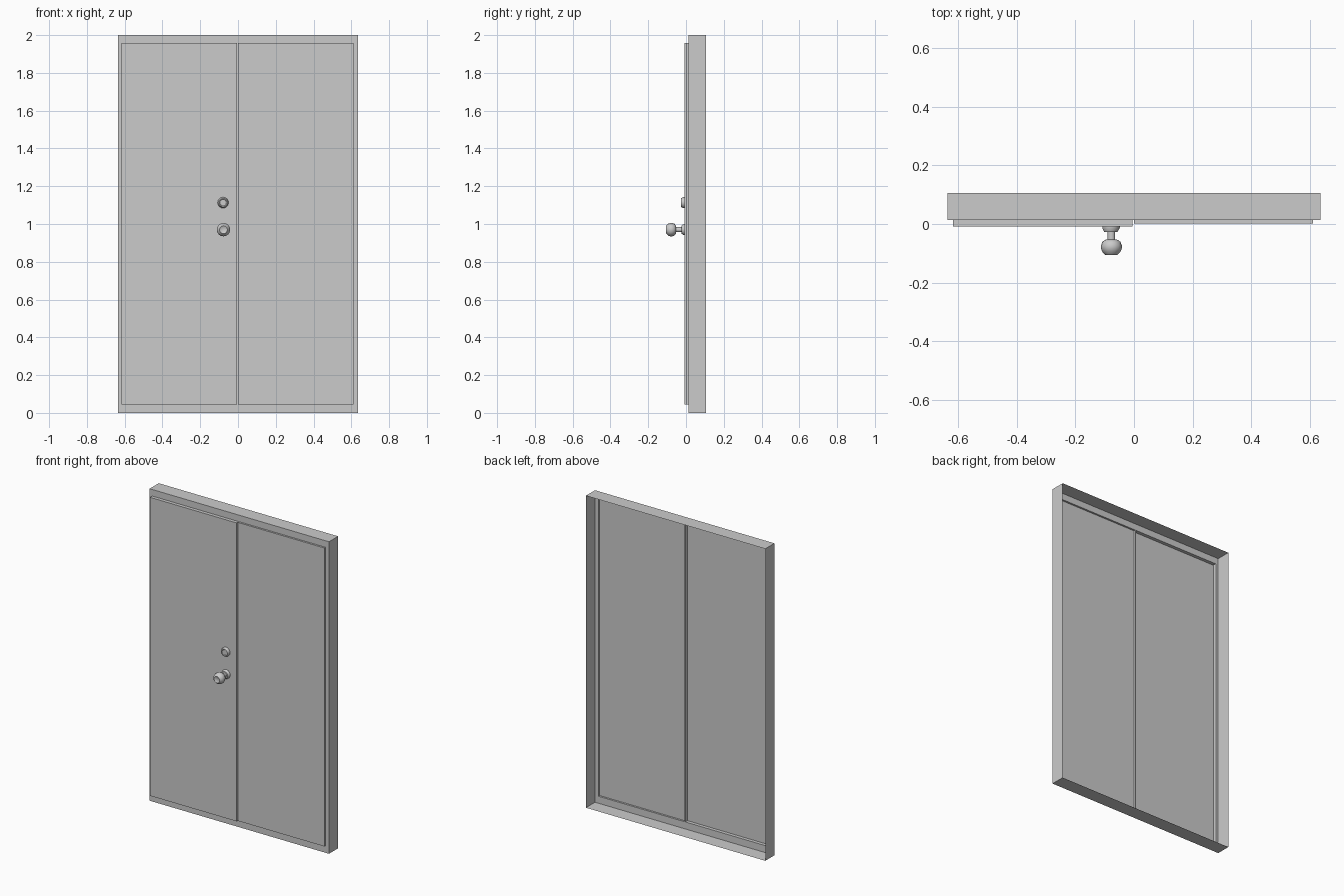
import bpy, bmesh, math
from mathutils import Vector

if "Cube" in bpy.data.objects:
    bpy.data.objects.remove(bpy.data.objects["Cube"])

W, H = 0.636, 2.0                 # half width, height
FRONT, BACK = 0.013, 0.105        # frame depth
Z0, Z1 = 0.045, 1.958             # door opening height
LEFT, MID_L, MID_R, RIGHT = -0.617, -0.005, 0.0, 0.611


def finish(name, bm, smooth=False):
    bmesh.ops.remove_doubles(bm, verts=bm.verts, dist=1e-5)
    me = bpy.data.meshes.new(name)
    bm.to_mesh(me)
    bm.free()
    ob = bpy.data.objects.new(name, me)
    bpy.context.collection.objects.link(ob)
    if smooth:
        bpy.context.view_layer.objects.active = ob
        ob.select_set(True)
        bpy.ops.object.shade_smooth_by_angle(angle=math.radians(35))
        ob.select_set(False)
    return ob


def open_box(bm, x0, x1, y0, y1, z0, z1, open_front=False):
    """Thin box shell with the back (and optionally the front) left open."""
    verts = bmesh.ops.create_cube(bm, size=1)["verts"]
    size = Vector((x1 - x0, y1 - y0, z1 - z0))
    mid = Vector((x0 + x1, y0 + y1, z0 + z1)) / 2
    for v in verts:
        v.co = Vector(a * b for a, b in zip(v.co, size)) + mid
    bm.normal_update()
    gone = [f for f in bm.faces if f.normal.y > 0.5 or (open_front and f.normal.y < -0.5)]
    bmesh.ops.delete(bm, geom=gone, context="FACES")


# frame: folded sheet with a front flange and a centre strip
bm = bmesh.new()
open_box(bm, -W, W, FRONT, BACK, 0, H, open_front=True)
strips = [(-W, W, 0, Z0), (-W, W, Z1, H), (-W, LEFT, Z0, Z1),
          (MID_L, MID_R, Z0, Z1), (RIGHT, W, Z0, Z1)]
for x0, x1, z0, z1 in strips:
    corners = ((x0, z0), (x1, z0), (x1, z1), (x0, z1))
    bm.faces.new([bm.verts.new((x, FRONT, z)) for x, z in corners])
finish("door_frame", bm)

# door leaves: shallow trays, the active leaf stands further forward
for name, x0, x1, y in (("left_door", LEFT, MID_L, -0.009),
                        ("right_door", MID_R, RIGHT, 0.001)):
    bm = bmesh.new()
    open_box(bm, x0, x1, y, FRONT, Z0, Z1)
    finish(name, bm)


def lathe(name, profile, x, z, sides=16):
    """Spin (radius, y) points around a y axis."""
    bm = bmesh.new()
    vs = [bm.verts.new((r, y, 0)) for r, y in profile]
    es = [bm.edges.new(p) for p in zip(vs, vs[1:])]
    bmesh.ops.spin(bm, geom=vs + es, cent=(0, 0, 0), axis=(0, 1, 0),
                   angle=2 * math.pi, steps=sides)
    bmesh.ops.remove_doubles(bm, verts=bm.verts, dist=1e-5)
    bmesh.ops.recalc_face_normals(bm, faces=bm.faces)
    ob = finish(name, bm, True)
    ob.location = (x, 0, z)


# knob with rose and stem
lathe("door_knob", [(0, -0.009), (0.029, -0.009), (0.028, -0.015), (0.021, -0.024),
                    (0.013, -0.025), (0.013, -0.053), (0.022, -0.054), (0.031, -0.061),
                    (0.0355, -0.073), (0.0355, -0.083), (0.031, -0.095), (0.021, -0.105),
                    (0.017, -0.102), (0, -0.101)], -0.077, 0.97)

# deadbolt lock
lathe("lock_cylinder", [(0, -0.009), (0.029, -0.009), (0.029, -0.015), (0.023, -0.027),
                        (0.019, -0.027), (0.017, -0.024), (0, -0.024)], -0.079, 1.113)
